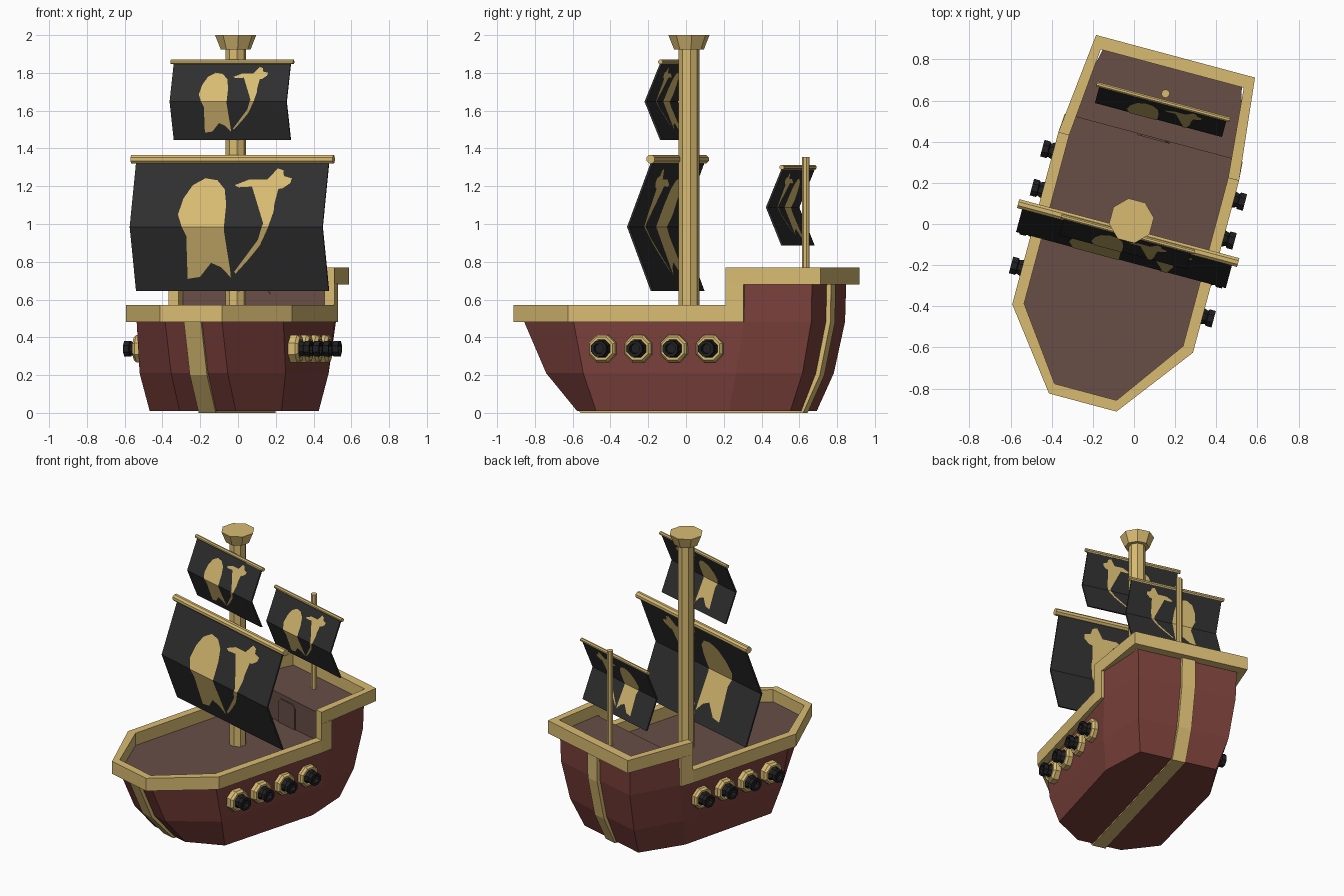
import bpy, bmesh, math
from mathutils import Matrix, Vector

if "Cube" in bpy.data.objects:
    bpy.data.objects.remove(bpy.data.objects["Cube"])

# Whole ship is modelled along y, then turned 15 degrees
PLACE = Matrix.Rotation(math.radians(-15), 4, 'Z') @ Matrix.Translation((-0.016, 0, 0))


def material(name, rgb):
    m = bpy.data.materials.new(name)
    m.diffuse_color = (*rgb, 1)
    m.use_nodes = True
    m.node_tree.nodes["Principled BSDF"].inputs["Base Color"].default_value = m.diffuse_color
    return m


GOLD = material("golden_wood", (0.69, 0.50, 0.17))
RED = material("red_hull", (0.20, 0.053, 0.045))
DECK = material("brown_deck", (0.138, 0.076, 0.061))
CLOTH = material("black_cloth", (0.028, 0.028, 0.029))
IRON = material("black_iron", (0.014, 0.014, 0.016))


def finish(name, bm, *mats):
    bmesh.ops.recalc_face_normals(bm, faces=bm.faces)
    bm.transform(PLACE)
    me = bpy.data.meshes.new(name)
    bm.to_mesh(me)
    bm.free()
    for m in mats:
        me.materials.append(m)
    ob = bpy.data.objects.new(name, me)
    bpy.context.collection.objects.link(ob)
    return ob


def loft(bm, rings, closed=False):
    """Skin equal-length rings of points; cap the ends unless closed."""
    vs = [[bm.verts.new(p) for p in r] for r in rings]
    n = len(vs[0])
    for i in range(len(vs) if closed else len(vs) - 1):
        a, b = vs[i], vs[(i + 1) % len(vs)]
        for j in range(n):
            bm.faces.new((a[j], a[(j + 1) % n], b[(j + 1) % n], b[j]))
    if not closed:
        bm.faces.new(vs[0])
        bm.faces.new(vs[-1][::-1])


def turned(name, mat, origin, axis, profile, sides=8):
    """Turned part: profile of (distance along axis, radius)."""
    bm = bmesh.new()
    rot = Vector(axis).to_track_quat('Z', 'Y').to_matrix()
    rings = []
    for d, r in profile:
        ring = []
        for k in range(sides):
            t = 2 * math.pi * (k + 0.5) / sides
            ring.append(Vector(origin) + rot @ Vector((r * math.cos(t), r * math.sin(t), d)))
        rings.append(ring)
    loft(bm, rings)
    return finish(name, bm, mat)


def mirror_ring(half, z):
    """Full outline from its right half, given bow to stern."""
    return [(x, y, z) for x, y in half] + [(-x, y, z) for x, y in reversed(half)]


# Hull: three stations in height
bm = bmesh.new()
loft(bm, [
    mirror_ring([(0.154, -0.56), (0.361, -0.40), (0.37, 0.33), (0.27, 0.64)], 0.01),
    mirror_ring([(0.155, -0.729), (0.40, -0.46), (0.41, 0.38), (0.32, 0.72)], 0.21),
    mirror_ring([(0.156, -0.85), (0.402, -0.513), (0.43, 0.43), (0.345, 0.775)], 0.483)])
bm.normal_update()
for f in bm.faces:
    f.material_index = 1 if abs(f.normal.z) > 0.9 and f.calc_center_median().z > 0.4 else 0
finish("hull", bm, RED, DECK)

# Raised stern: deck and front wall are brown
bm = bmesh.new()
stern = [(0.43, 0.43), (0.345, 0.775)]
loft(bm, [mirror_ring(stern, 0.483), mirror_ring([(0.428, 0.43), (0.35, 0.78)], 0.685)])
bm.normal_update()
for f in bm.faces:
    c = f.calc_center_median()
    f.material_index = 1 if c.z > 0.68 or c.y < 0.45 else 0
finish("raised_stern", bm, RED, DECK)

# Cabin door
bm = bmesh.new()
loft(bm, [[(-0.08, y, 0.483), (0.08, y, 0.483), (0.08, y, 0.63), (0.06, y, 0.655),
           (-0.06, y, 0.655), (-0.08, y, 0.63)] for y in (0.422, 0.432)])
finish("cabin_door", bm, DECK)


# Railings: box sections swept along outer and inner outlines
def railing(name, outer, inner, z0, z1):
    bm = bmesh.new()
    loft(bm, [[(*o, z0), (*o, z1), (*i, z1), (*i, z0)] for o, i in zip(outer, inner)])
    finish(name, bm, GOLD)


def both(half):
    return half + [(-x, y) for x, y in reversed(half)]


railing("bow_railing", both([(0.455, 0.335), (0.455, -0.53), (0.17, -0.903)]),
        both([(0.40, 0.335), (0.40, -0.512), (0.156, -0.85)]), 0.48, 0.57)
railing("stern_railing", both([(0.455, 0.335), (0.40, 0.84)]),
        both([(0.40, 0.335), (0.36, 0.778)]), 0.68, 0.77)
for s, side in ((1, "right"), (-1, "left")):
    railing(side + "_railing_post", [(s * 0.455, 0.335), (s * 0.448, 0.43)],
            [(s * 0.40, 0.335), (s * 0.40, 0.43)], 0.48, 0.685)

# Keel strip running down the bow, under the hull and up the stern
outer = [(-0.872, 0.48), (-0.75, 0.20), (-0.57, 0), (0.65, 0), (0.742, 0.20), (0.80, 0.48), (0.803, 0.68)]
inner = [(-0.82, 0.48), (-0.70, 0.22), (-0.55, 0.03), (0.62, 0.03), (0.70, 0.22), (0.76, 0.48), (0.765, 0.68)]
bm = bmesh.new()
loft(bm, [[(-0.047, *o), (0.047, *o), (0.047, *i), (-0.047, *i)] for o, i in zip(outer, inner)])
finish("keel_strip", bm, GOLD)

# Masts and lookout
turned("main_mast", GOLD, (0, 0.012, 0), (0, 0, 1), [(0.47, 0.055), (1.94, 0.055)])
turned("lookout", GOLD, (0, 0.012, 0), (0, 0, 1), [(1.925, 0.08), (2.0, 0.11)])
turned("rear_mast", GOLD, (0, 0.652, 0), (0, 0, 1), [(0.67, 0.021), (1.355, 0.021)])

# Emblem outlines in sail units (-1 to 1)
BLOB = [(-.51, .19), (-.47, .44), (-.385, .65), (-.26, .757), (-.135, .725), (-.05, .585),
        (-.02, .35), (-.02, -.01), (-.055, -.34), (-.06, -.48), (0, -.67), (0, -.79),
        (-.09, -.63), (-.19, -.56), (-.32, -.78), (-.45, -.81), (-.36, -.59), (-.29, -.35),
        (-.405, -.2), (-.48, .08)]
HOOK = [(.05, .65), (.2, .74), (.385, .74), (.46, .80), (.48, .91), (.54, .88), (.55, .79),
        (.635, .757), (.625, .68), (.55, .60), (.48, .585), (.46, .43), (.48, .24), (.437, -.01),
        (.333, -.29), (.2, -.51), (.052, -.73), (.04, -.70), (.2, -.45), (.32, -.2),
        (.385, .05), (.405, .30), (.365, .52), (.26, .63), (.09, .615)]


def sail(name, half_w, z0, z1, y, belly, yard_half, yard_r, yard_z):
    mid, hh = (z0 + z1) / 2, (z1 - z0) / 2
    depth = lambda z: y - belly * (1 - abs(z - mid) / hh)
    # Folded cloth
    bm = bmesh.new()
    loft(bm, [[(-half_w, depth(z) - 0.006, z), (half_w, depth(z) - 0.006, z),
               (half_w, depth(z) + 0.006, z), (-half_w, depth(z) + 0.006, z)]
              for z in (z0, mid, z1)])
    finish(name, bm, CLOTH)
    # Emblem plates on both faces, folded along the same crease
    bm = bmesh.new()
    for shape in (BLOB, HOOK):
        for off in (-0.009, 0.009):
            flat = bmesh.new()
            flat.faces.new([flat.verts.new((u * half_w, 0, mid + v * hh)) for u, v in shape])
            bmesh.ops.triangulate(flat, faces=flat.faces[:])
            bmesh.ops.bisect_plane(flat, geom=flat.verts[:] + flat.edges[:] + flat.faces[:],
                                   plane_co=(0, 0, mid), plane_no=(0, 0, 1))
            for f in flat.faces:
                bm.faces.new([bm.verts.new((v.co.x, depth(v.co.z) + off, v.co.z)) for v in f.verts])
            flat.free()
    bmesh.ops.remove_doubles(bm, verts=bm.verts, dist=0.0001)
    finish(name + "_emblem", bm, GOLD)
    # Yard
    turned(name + "_yard", GOLD, (0, y, yard_z), (1, 0, 0),
           [(-yard_half, yard_r), (yard_half, yard_r)])


sail("main_sail", 0.528, 0.645, 1.325, -0.05, 0.13, 0.554, 0.024, 1.343)
sail("top_sail", 0.32, 1.445, 1.85, -0.055, 0.085, 0.336, 0.013, 1.858)
sail("rear_sail", 0.32, 0.885, 1.29, 0.61, 0.085, 0.336, 0.013, 1.30)

# Cannons in gun ports, four per side
for s, side in ((1, "right"), (-1, "left")):
    for k in range(4):
        at = (0, -0.347 + 0.196 * k, 0.34)
        turned(f"{side}_gun_port_{k + 1}", GOLD, at, (s, 0, 0),
               [(0.38, 0.078), (0.44, 0.078), (0.455, 0.066), (0.455, 0.052), (0.43, 0.048)])
        turned(f"{side}_cannon_{k + 1}", IRON, at, (s, 0, 0),
               [(0.40, 0.047), (0.445, 0.047), (0.475, 0.036), (0.48, 0.045), (0.51, 0.045),
                (0.51, 0.028), (0.48, 0.026)])
